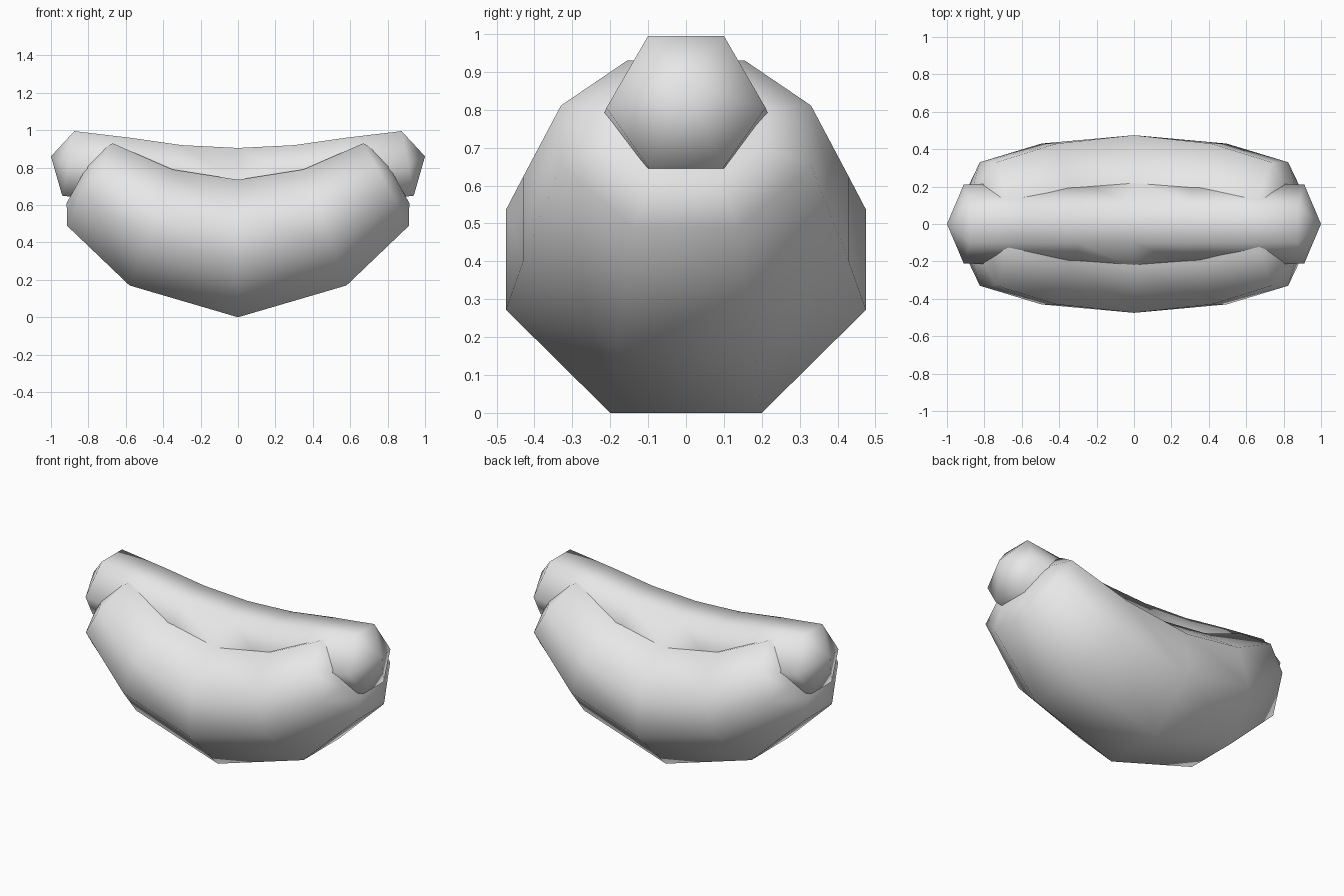
import bpy, bmesh, math
from mathutils import Vector

cube = bpy.data.objects.get("Cube")
if cube:
    bpy.data.objects.remove(cube)

grey = bpy.data.materials.new("light grey")
grey.use_nodes = True
grey.diffuse_color = (0.8, 0.8, 0.8, 1)
grey.node_tree.nodes["Principled BSDF"].inputs["Base Color"].default_value = (0.8, 0.8, 0.8, 1)


def section(bottom, top, levels):
    """Closed ring; levels are (fraction from bottom to top, half width)."""
    a, b = Vector((bottom[0], 0, bottom[1])), Vector((top[0], 0, top[1]))
    half = [a.lerp(b, t) + Vector((0, w, 0)) for t, w in levels]
    return half + [Vector((p.x, -p.y, p.z)) for p in reversed(half)]


def mirrored(rings):
    """Continue the +x rings through the middle ring to -x."""
    left = [[Vector((-p.x, p.y, p.z)) for p in r] for r in reversed(rings[1:])]
    return left + rings


def loft(name, rings, tip=None):
    bm = bmesh.new()
    loops = [[bm.verts.new(p) for p in r] for r in rings]
    n = len(loops[0])
    for r, s in zip(loops, loops[1:]):
        for i in range(n):
            j = (i + 1) % n
            bm.faces.new((r[i], r[j], s[j], s[i]))
    for end, side in ((loops[0], -1), (loops[-1], 1)):
        if tip:
            pole = bm.verts.new((side * tip[0], 0, tip[1]))
            for i in range(n):
                bm.faces.new((end[i], end[(i + 1) % n], pole))
        else:
            bm.faces.new(end)
    bmesh.ops.recalc_face_normals(bm, faces=bm.faces)
    mesh = bpy.data.meshes.new(name)
    bm.to_mesh(mesh)
    bm.free()
    obj = bpy.data.objects.new(name, mesh)
    bpy.context.collection.objects.link(obj)
    mesh.materials.append(grey)
    bpy.ops.object.select_all(action='DESELECT')
    obj.select_set(True)
    bpy.context.view_layer.objects.active = obj
    bpy.ops.object.shade_smooth_by_angle(angle=math.radians(75))


# Bun: eight-sided sections that fan out along a curve, with domed ends
bun = []
for bottom, top, wide, base, rim in (
        ((0, 0), (0, 0.735), 0.475, 0.2, 0.235),
        ((0.58, 0.17), (0.35, 0.79), 0.43, 0.18, 0.21),
        ((0.915, 0.49), (0.67, 0.93), 0.33, 0.14, 0.155)):
    bun.append(section(bottom, top, ((0, base), (0.37, wide), (0.73, wide), (1, rim))))
centre = sum(bun[-1], Vector()) / 8
outward = Vector((0.87, 0, 0.49))
bun.append([centre + (p - centre) * 0.6 + outward * 0.06 for p in bun[-1]])
loft("bun", mirrored(bun))

# Sausage: six-sided sections with pointed ends
sausage = [section(bottom, top, ((0, 0.1), (0.45, wide), (1, 0.1)))
           for bottom, top, wide in (
               ((0, 0.56), (0, 0.905), 0.232),
               ((0.32, 0.58), (0.3, 0.92), 0.23),
               ((0.62, 0.61), (0.58, 0.96), 0.225),
               ((0.94, 0.65), (0.875, 0.995), 0.21))]
loft("sausage", mirrored(sausage), tip=(1.0, 0.86))
